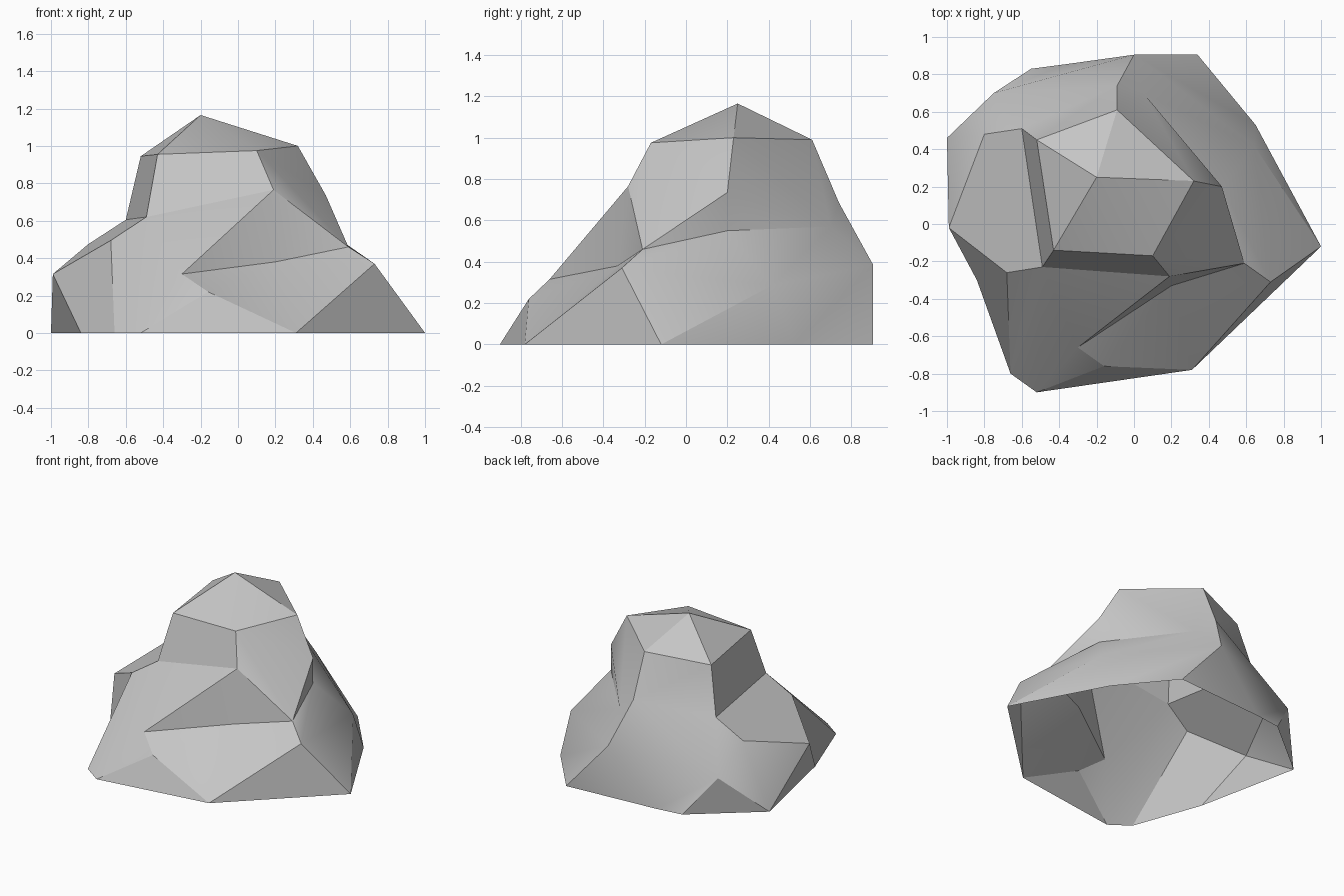
import bpy
import bmesh
import math

cube = bpy.data.objects.get("Cube")
if cube:
    bpy.data.objects.remove(cube, do_unlink=True)

# Stone colour
stone = bpy.data.materials.new("stone_grey")
stone.use_nodes = True
grey = (0.56, 0.56, 0.56, 1)
stone.diffuse_color = grey
stone.node_tree.nodes["Principled BSDF"].inputs["Base Color"].default_value = grey

# Corners of the cap and the shoulder below it
upper = dict(
    peak=(-.2, .25, 1.165),
    cap_front=(.1, -.17, .975), cap_right=(.32, .23, 1), cap_back=(-.09, .61, .99),
    cap_left=(-.52, .45, .945), cap_corner=(-.43, -.14, .955),
    shoulder_front=(.19, -.28, .765), shoulder_right=(.47, .2, .735),
    shoulder_low=(.59, -.21, .46), shoulder_corner=(-.49, -.23, .62),
    shoulder_left=(-.6, .51, .605),
)
# Corners of the ledges and the lower back
middle = dict(
    notch_tip=(-.3, -.66, .315), notch_mid=(.2, -.33, .38), notch_foot=(-.16, -.76, .22),
    spur=(.73, -.31, .37),
    ledge_out=(-.99, -.02, .315), ledge_front=(-.68, -.26, .495), ledge_back=(-.8, .48, .475),
    bulge=(-.75, .7, .27), ridge_high=(-.09, .74, .685), ridge_low=(0, .905, .385),
    fold_back=(.05, .7, .57), fold_foot=(.47, .2, .55), flank=(.645, .415, .285),
)
# Outline on the ground
ground = dict(
    toe_left=(-.66, -.8), toe_front=(-.52, -.9), toe_right=(.31, -.78), toe_east=(1, -.12),
    heel_east=(.65, .53), heel_ridge=(.34, .905), heel_mid=(-.36, .855), heel_west=(-.55, .83),
    toe_west=(-1, .46), toe_side=(-.84, -.3),
)

bm = bmesh.new()
vert = {name: bm.verts.new(co) for name, co in {**upper, **middle}.items()}
vert.update({name: bm.verts.new((x, y, 0)) for name, (x, y) in ground.items()})


def facet(corners):
    """One flat facet going round its named corners."""
    bm.faces.new([vert[name] for name in corners.split()])


def fan(hub, rim):
    """Triangles from a hub corner to each step along a rim."""
    names = rim.split()
    for a, b in zip(names, names[1:]):
        bm.faces.new([vert[hub], vert[a], vert[b]])


# Pointed cap and the steep faces under it
fan("peak", "cap_front cap_right cap_back cap_left cap_corner cap_front")
fan("cap_front", "shoulder_front shoulder_low shoulder_right cap_right")
facet("cap_corner shoulder_corner shoulder_front cap_front")
facet("cap_left shoulder_left shoulder_corner cap_corner")

# Front slope with its notch and lower ledge
fan("notch_mid", "shoulder_low shoulder_front notch_tip notch_foot toe_right spur shoulder_low")
fan("toe_front", "toe_right notch_foot notch_tip shoulder_corner toe_left")
facet("shoulder_corner notch_tip shoulder_front")
facet("shoulder_corner ledge_front toe_left")
facet("spur toe_right toe_east")

# Side ledge at -x
facet("ledge_back ledge_out ledge_front shoulder_corner shoulder_left")
facet("ledge_front ledge_out toe_side toe_left")
fan("ledge_out", "ledge_back toe_west toe_side")

# Rounded back
fan("bulge", "shoulder_left ledge_back toe_west heel_west heel_mid "
    "ridge_low ridge_high shoulder_left")
fan("cap_left", "shoulder_left ridge_high cap_back")
fan("cap_back", "ridge_high fold_back cap_right")
fan("ridge_low", "heel_mid heel_ridge heel_east flank fold_back ridge_high")

# Folded wall at +x
fan("fold_back", "cap_right shoulder_right fold_foot flank")
fan("fold_foot", "shoulder_right shoulder_low spur flank")
fan("flank", "spur toe_east heel_east")

# Hard edge where the front slope meets the lower ledge
for end in ("notch_tip", "toe_front"):
    bm.edges.get((vert["notch_foot"], vert[end])).smooth = False

# Turn all facets outwards; the underside stays open
bmesh.ops.recalc_face_normals(bm, faces=bm.faces[:])
if vert["peak"].link_faces[0].normal.z < 0:
    bmesh.ops.reverse_faces(bm, faces=bm.faces[:])

mesh = bpy.data.meshes.new("rock")
bm.to_mesh(mesh)
bm.free()
mesh.materials.append(stone)
rock = bpy.data.objects.new("rock", mesh)
bpy.context.collection.objects.link(rock)

# Soften shallow bends, keep the sharp ridges
bpy.ops.object.select_all(action="DESELECT")
rock.select_set(True)
bpy.context.view_layer.objects.active = rock
bpy.ops.object.shade_smooth_by_angle(angle=math.radians(30))
